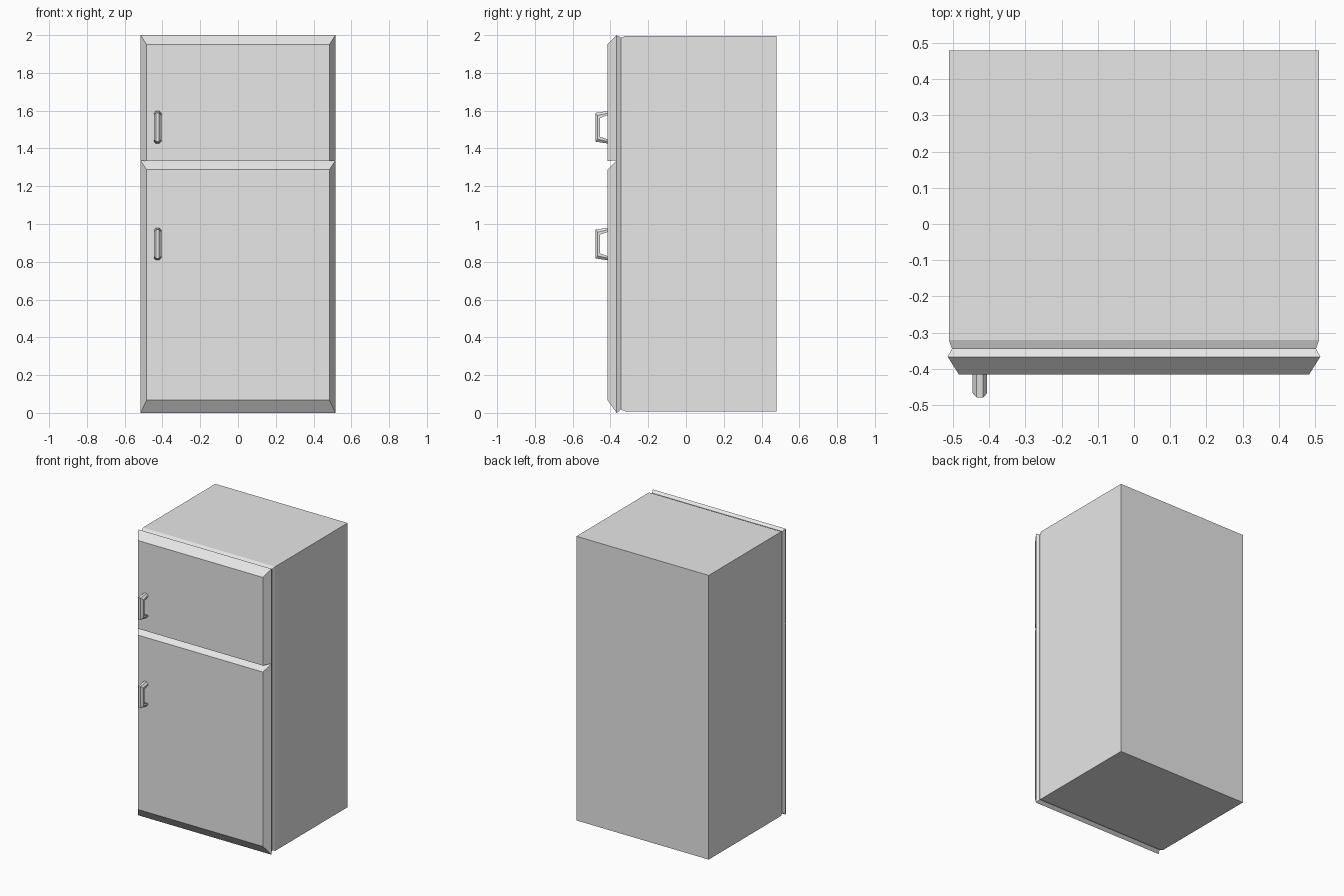
import bpy
import bmesh

if "Cube" in bpy.data.objects:
    bpy.data.objects.remove(bpy.data.objects["Cube"])

# One flat grey enamel for the whole appliance
grey = bpy.data.materials.new("light_grey_enamel")
grey.diffuse_color = (0.8, 0.8, 0.8, 1.0)
grey.use_nodes = True
grey.node_tree.nodes["Principled BSDF"].inputs["Base Color"].default_value = grey.diffuse_color


def loft(name, rings, cap_first=True, cap_last=True):
    """Skin a list of equal-length point loops into one object."""
    bm = bmesh.new()
    loops = [[bm.verts.new(p) for p in ring] for ring in rings]
    n = len(loops[0])
    for a, b in zip(loops, loops[1:]):
        for i in range(n):
            j = (i + 1) % n
            bm.faces.new((a[i], a[j], b[j], b[i]))
    if cap_first:
        bm.faces.new(loops[0][::-1])
    if cap_last:
        bm.faces.new(loops[-1])
    bmesh.ops.recalc_face_normals(bm, faces=bm.faces)
    mesh = bpy.data.meshes.new(name)
    bm.to_mesh(mesh)
    bm.free()
    mesh.materials.append(grey)
    obj = bpy.data.objects.new(name, mesh)
    bpy.context.collection.objects.link(obj)
    return obj


def rect(y, half_w, z0, z1):
    """Rectangle facing the front at depth y."""
    return [(-half_w, y, z0), (half_w, y, z0), (half_w, y, z1), (-half_w, y, z1)]


# Cabinet with a chamfered front rim
loft("cabinet", [
    rect(0.48, 0.512, 0.008, 1.996),
    rect(-0.32, 0.512, 0.008, 1.996),
    rect(-0.345, 0.503, 0.018, 1.986),
])

# Flared door seal behind both doors
loft("door_seal", [
    rect(-0.344, 0.503, 0.018, 1.986),
    rect(-0.367, 0.515, 0.0, 2.0),
])

# Doors with bevelled edges; the upper door has a square lower edge
loft("lower_door", [
    rect(-0.367, 0.515, 0.0, 1.335),
    rect(-0.416, 0.484, 0.068, 1.288),
])
loft("upper_door", [
    rect(-0.367, 0.515, 1.337, 2.0),
    rect(-0.416, 0.484, 1.333, 1.95),
])

# Handles: a faceted section swept along a C-shaped path (y, z offset)
outer = [(-0.414, 0.086), (-0.48, 0.076), (-0.48, -0.076), (-0.414, -0.086)]
inner = [(-0.414, 0.064), (-0.455, 0.05), (-0.455, -0.05), (-0.414, -0.064)]
section = [(-0.009, 0), (0.009, 0), (0.02, 0.5), (0.02, 1), (-0.02, 1), (-0.02, 0.5)]
for name, z in (("upper_handle", 1.512), ("lower_handle", 0.894)):
    loft(name, [
        [(-0.426 + x, o[0] + (i[0] - o[0]) * t, z + o[1] + (i[1] - o[1]) * t)
         for x, t in section]
        for o, i in zip(outer, inner)
    ])
